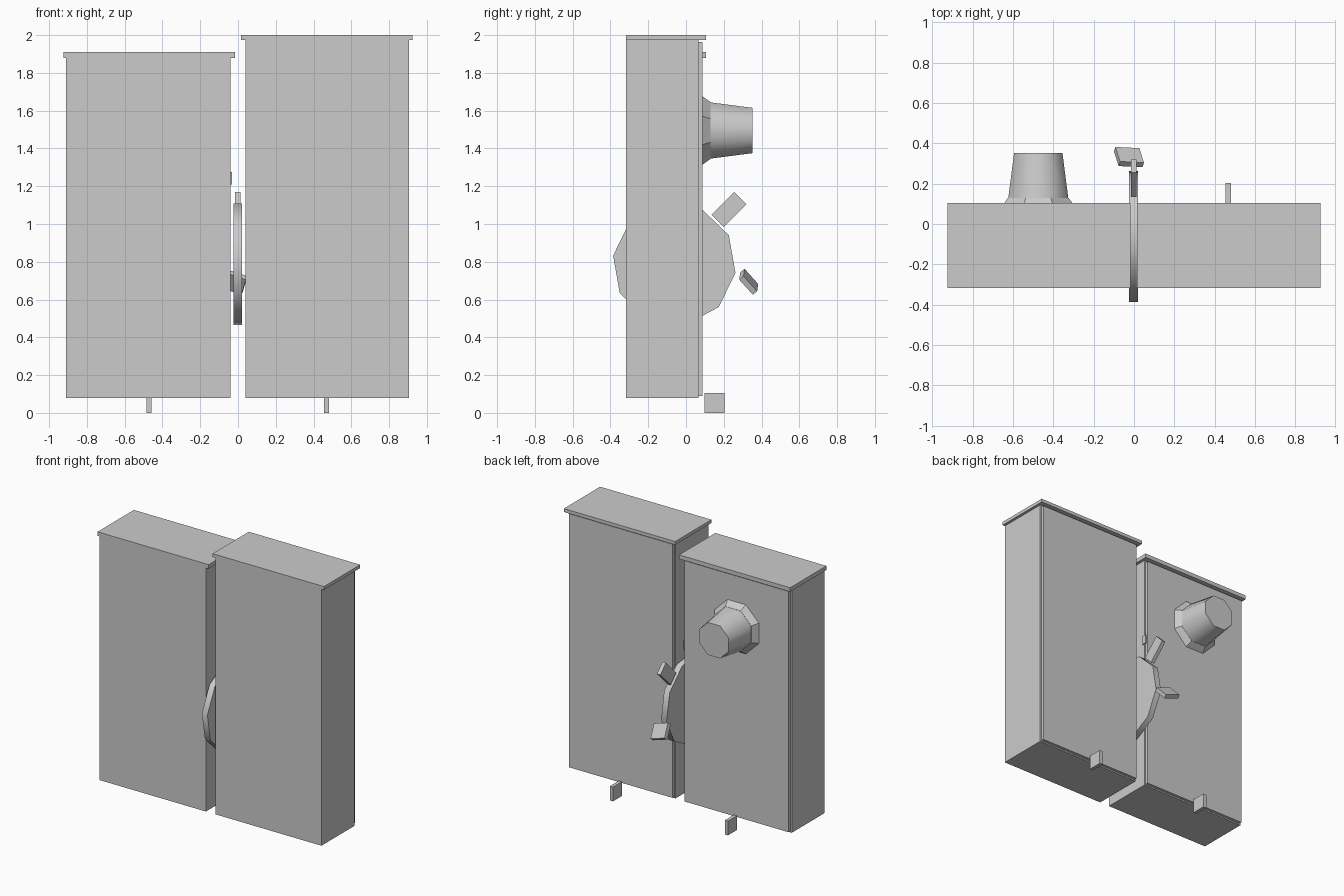
import bpy, bmesh
from math import radians, cos, sin, pi
from mathutils import Matrix, Vector

if "Cube" in bpy.data.objects:
    bpy.data.objects.remove(bpy.data.objects["Cube"])


def finish(bm, name, smooth=False):
    bmesh.ops.recalc_face_normals(bm, faces=bm.faces)
    me = bpy.data.meshes.new(name)
    bm.to_mesh(me)
    bm.free()
    ob = bpy.data.objects.new(name, me)
    bpy.context.collection.objects.link(ob)
    if smooth:
        bpy.ops.object.select_all(action='DESELECT')
        ob.select_set(True)
        bpy.context.view_layer.objects.active = ob
        bpy.ops.object.shade_smooth_by_angle(angle=radians(50))
    return ob


def box(name, x, y, z):
    """Axis-aligned box from (min, max) pairs."""
    bm = bmesh.new()
    size = [b - a for a, b in (x, y, z)]
    mid = [(a + b) / 2 for a, b in (x, y, z)]
    bmesh.ops.create_cube(bm, size=1, matrix=Matrix.Translation(mid) @ Matrix.Diagonal((*size, 1)))
    return finish(bm, name)


def turned_box(name, centre, size, rot):
    bm = bmesh.new()
    bmesh.ops.create_cube(bm, size=1, matrix=Matrix.Translation(centre) @ rot @ Matrix.Diagonal((*size, 1)))
    return finish(bm, name)


def lathe(name, rings, centre, n, phase, axis, smooth):
    """Closed n-sided solid through (offset, radius) rings along x or y."""
    bm = bmesh.new()
    loops = []
    for off, r in rings:
        loop = []
        for i in range(n):
            a = phase + 2 * pi * i / n
            u, w = r * cos(a), r * sin(a)
            p = (off, u, w) if axis == 'x' else (u, off, w)
            loop.append(bm.verts.new(Vector(centre) + Vector(p)))
        loops.append(loop)
    for a, b in zip(loops, loops[1:]):
        for i in range(n):
            j = (i + 1) % n
            bm.faces.new((a[i], a[j], b[j], b[i]))
    bm.faces.new(loops[0])
    bm.faces.new(loops[-1])
    return finish(bm, name, smooth)


# Two cabinets: body, inset back panel, overhanging lid, foot
for side, x0, x1, top, lid, lid_x, foot_x in (
        ("left", -0.91, -0.04, 1.88, 1.91, (-0.925, -0.017), -0.472),
        ("right", 0.04, 0.905, 1.975, 2.0, (0.015, 0.925), 0.468)):
    box(side + "_body", (x0, x1), (-0.318, 0.065), (0.08, top))
    box(side + "_back_panel", (x0 + 0.01, x1 - 0.01), (0.065, 0.087), (0.09, top - 0.012))
    box(side + "_lid", lid_x, (-0.318, 0.105), (top, lid))
    box(side + "_foot", (foot_x - 0.013, foot_x + 0.013), (0.097, 0.203), (0, 0.105))

# Small latch on the inner side of the left cabinet
box("latch", (-0.042, -0.033), (0.05, 0.085), (1.21, 1.275))

# Octagonal knob with flared collar
k = 1 / cos(pi / 8)
knob_centre = (-0.475, 0, 1.495)
lathe("knob_collar", [(0.085, 0.183 * k), (0.13, 0.15 * k)], knob_centre, 8, pi / 8, 'y', False)
lathe("knob", [(0.12, 0.15 * k), (0.352, 0.12 * k)], knob_centre, 8, pi / 8, 'y', True)

# Ten-sided disc between the cabinets
lathe("disc", [(-0.025, 0.327), (0.02, 0.327)], (0, -0.062, 0.787), 10, radians(28), 'x', True)

# Two tabs by the disc's rim
turned_box("upper_tab", (-0.001, 0.228, 1.077), (0.028, 0.17, 0.092),
           Matrix.Rotation(radians(45), 4, 'X'))
turned_box("lower_tab", (-0.025, 0.332, 0.694), (0.125, 0.11, 0.03),
           Matrix.Rotation(radians(-48), 4, 'X') @ Matrix.Rotation(radians(12), 4, 'Z')
           @ Matrix.Rotation(radians(14), 4, 'Y'))
